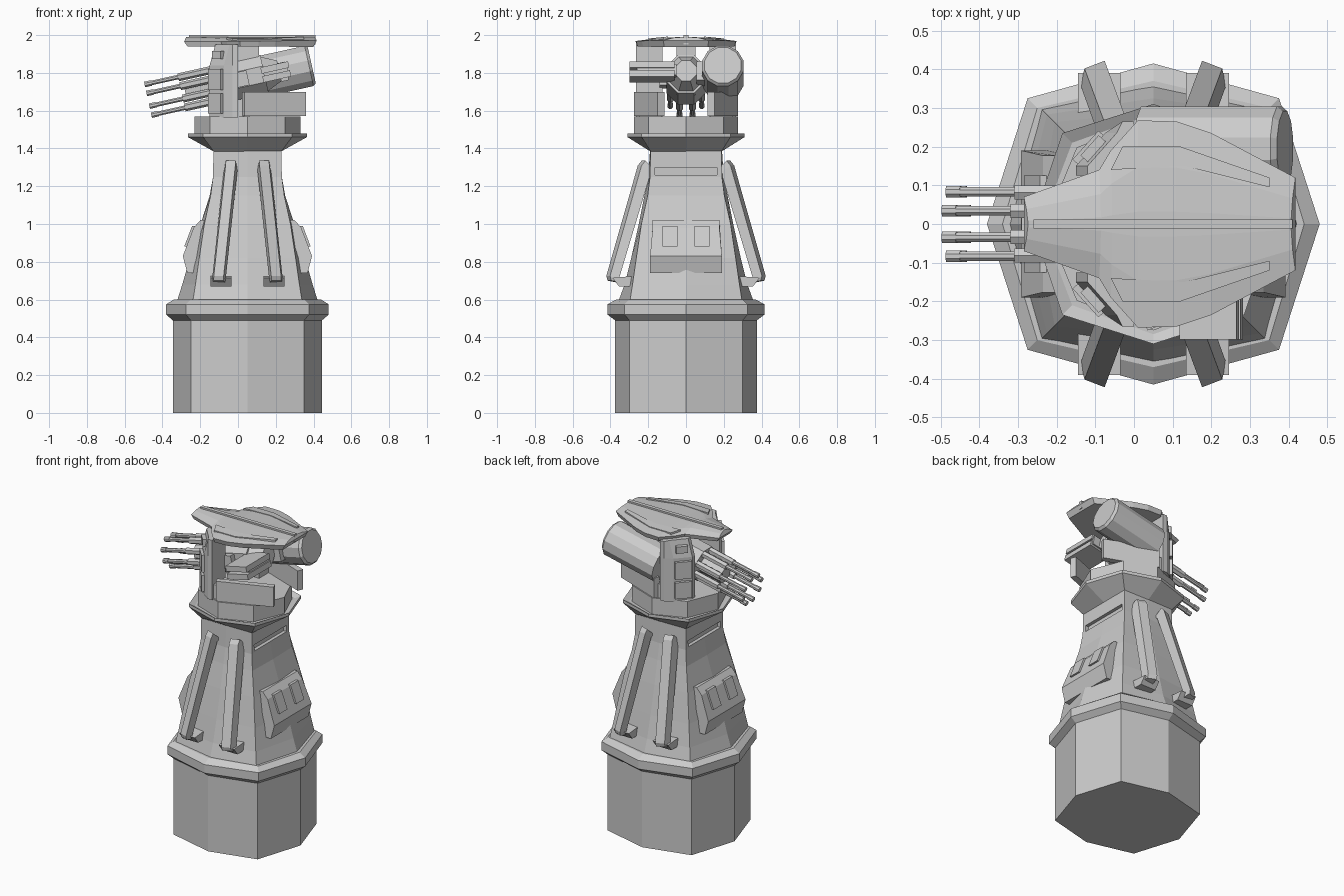
import bpy, bmesh, math
from mathutils import Matrix, Vector

if "Cube" in bpy.data.objects:
    bpy.data.objects.remove(bpy.data.objects["Cube"])

CX = 0.05                      # tower axis in x
TILT = math.radians(12.5)      # guns slope down toward -x


def mesh_obj(name, verts, faces, mat=None):
    me = bpy.data.meshes.new(name)
    me.from_pydata([tuple(v) for v in verts], [], faces)
    bm = bmesh.new()
    bm.from_mesh(me)
    if mat is not None:
        bm.transform(mat)
    bmesh.ops.recalc_face_normals(bm, faces=bm.faces)
    bm.to_mesh(me)
    bm.free()
    ob = bpy.data.objects.new(name, me)
    bpy.context.collection.objects.link(ob)
    return ob


def loft(name, rings, mat=None):
    n = len(rings[0])
    verts = [v for r in rings for v in r]
    faces = [tuple(range(n))[::-1], tuple(range(len(verts) - n, len(verts)))]
    for k in range(len(rings) - 1):
        for i in range(n):
            j = (i + 1) % n
            faces.append((k*n + i, k*n + j, k*n + n + j, k*n + n + i))
    return mesh_obj(name, verts, faces, mat)


def prism(name, pts, z0, z1, mat=None):
    return loft(name, [[(x, y, z) for x, y in pts] for z in (z0, z1)], mat)


def box(name, x0, x1, y0, y1, z0, z1, mat=None):
    return prism(name, [(x0, y0), (x1, y0), (x1, y1), (x0, y1)], z0, z1, mat)


def side_prism(name, pts, y0, y1):
    return loft(name, [[(x, y, z) for x, z in pts] for y in (y0, y1)])


def octa(ax, ay, dx, dy, z):
    # octagon with separate axis and diagonal reach
    return [(CX + x, y, z) for x, y in ((ax, 0), (dx, dy), (0, ay), (-dx, dy),
                                        (-ax, 0), (-dx, -dy), (0, -ay), (dx, -dy))]


def tube(name, x0, x1, r, n, y=0, z=0, mat=None, r1=None):
    # cylinder along local x
    rings = []
    for x, rr in ((x0, r), (x1, r if r1 is None else r1)):
        rings.append([(x, y + rr*math.cos(2*math.pi*(i + .5)/n),
                       z + rr*math.sin(2*math.pi*(i + .5)/n)) for i in range(n)])
    return loft(name, rings, mat)


# Pedestal with flared lip
loft("base", [octa(.395, .375, .30, .30, 0), octa(.395, .375, .30, .30, .49),
              octa(.43, .415, .325, .325, .52), octa(.43, .415, .325, .325, .575),
              octa(.39, .37, .30, .30, .60)])

# Tower: octagon blending into a square
profile = [(.585, .375, .36, .29), (.68, .345, .325, .275), (.82, .305, .29, .255),
           (1.0, .248, .25, .228), (1.15, .20, .22, .195), (1.25, .182, .20, .182),
           (1.40, .18, .19, .18)]
tower = loft("tower", [octa(ax, ay, d, d + .008, z) for z, ax, ay, d in profile])
for s in (-1, 1):
    x = CX + s*.19
    cut = box("slot_cutter", x - .03, x + .03, -.165, .165, 1.26, 1.30)
    mod = tower.modifiers.new("slot", 'BOOLEAN')
    mod.object = cut
    mod.solver = 'EXACT'
    bpy.context.view_layer.objects.active = tower
    bpy.ops.object.modifier_apply(modifier=mod.name)
    bpy.data.objects.remove(cut)

# Collar and turntable
loft("collar", [octa(.18, .19, .18, .188, 1.385), octa(.315, .31, .235, .235, 1.46),
                octa(.315, .31, .235, .235, 1.48), octa(.29, .285, .21, .21, 1.465)])
loft("turntable", [octa(.28, .275, .198, .198, 1.46), octa(.28, .275, .198, .198, 1.57)])

# Slanted ribs on front and back, with feet
for sy in (-1, 1):
    for sx in (-1, 1):
        def section(off, y, z, w=.033, splay=.01):
            return [(CX + sx*(off + a*w), sy*(y + a*splay*-1), z) for a in (-1, 1)]
        path = [(.088, .17, 1.285, .225, 1.335), (.09, .195, 1.275, .245, 1.31),
                (.152, .368, .70, .412, .725), (.153, .355, .69, .405, .70)]
        rings = [section(o, yi, zi, .036) + section(o, yo, zo, .026)[::-1]
                 for o, yi, zi, yo, zo in path]
        loft("rib", rings)
        foot = [(.27, .67), (.355, .67), (.39, .715), (.27, .725)]
        loft("rib_foot", [[(CX + sx*x, sy*y, z) for y, z in foot] for x in (.085, .195)])

# Hatch housings on both flanks, each with two raised panels
for s in (-1, 1):
    hatch = [(.15, 1.02), (.25, 1.02), (.285, .98), (.342, .83), (.318, .74), (.2, .74)]
    loft("hatch", [[(CX + s*x, y*(.93 if z > .9 else 1), z) for x, z in hatch]
                   for y in (-.19, -.06, .06, .19)])
    for y in (-.085, .085):
        panel = [(.25, .99), (.293, .99), (.335, .88), (.29, .88)]
        loft("hatch_panel", [[(CX + s*x, yy, z) for x, z in panel] for yy in (y - .04, y + .04)])

# Canopy
half = [(-.285, .07), (-.09, .14), (-.06, .19), (.01, .268), (.11, .265), (.20, .235), (.417, .12)]
outline = half + [(x, -y) for x, y in reversed(half)]


def canopy_ring(k, fy, z_front, z_back):
    return [(.06 + (x - .06)*k, y*fy, z_front + (z_back - z_front)*(x + .285)/.7)
            for x, y in outline]


loft("canopy", [canopy_ring(.95, .96, 1.94, 1.938), canopy_ring(1, 1, 1.965, 1.972),
                canopy_ring(.98, .55, 1.982, 1.986), canopy_ring(.97, .12, 1.99, 1.99)])
box("canopy_ridge", -.26, .41, -.012, .012, 1.95, 2.0)
strip = [(-.06, .14), (-.03, .2), (.12, .2), (.35, .12), (.35, .095), (.13, .15)]
for s in (-1, 1):
    loft("canopy_strip", [[(x, s*y, z + (.16 - y)*.1) for x, y in strip] for z in (1.965, 1.986)])

# Yoke arms, armour panels and angled side plates
arm = [(-.15, .125), (-.15, .15), (-.075, .235), (-.03, .265), (.0, .265), (.0, .125)]
for s in (-1, 1):
    loft("yoke_arm", [[(x + dx*(x < -.05), s*y, z) for x, y in arm]
                      for z, dx in ((1.565, 0), (1.84, 0), (1.95, .03))])
    d = Matrix.Translation((-.112, s*.192, 0)) @ Matrix.Rotation(s*math.radians(48), 4, 'Z')
    for z0, z1 in ((1.585, 1.69), (1.71, 1.82)):
        box("arm_panel", -.05, .05, -.018, .018, z0, z1, d)
    w = Matrix.Translation((-.10, s*.19, 1.895)) @ Matrix.Rotation(s*math.radians(48), 4, 'Z')
    box("arm_window", -.035, .035, -.02, .02, -.022, .022, w)
    plate = [(.035, .275), (.36, .15), (.345, .115), (.02, .24)]
    prism("side_plate", [(x, s*y) for x, y in plate], 1.572, 1.70)
    box("plate_bracket", -.02, .06, *sorted((s*.13, s*.25)), 1.56, 1.66)

# Gun cluster in a tilted frame centred on the muzzle ring
G = Matrix.Translation((-.465, 0, 1.66)) @ Matrix.Rotation(-TILT, 4, 'Y')
for i in range(8):
    a = math.pi/8 + i*math.pi/4
    y, z = .09*math.cos(a), .09*math.sin(a)
    tube("barrel", .0, .45, .013, 8, y, z, G)
    tube("muzzle", -.012, .025, .016, 8, y, z, G)
    tube("barrel_sleeve", .17, .42, .021, 6, y*.98, z*.98, G)
tube("gun_core", .19, .35, .055, 8, 0, 0, G)
tube("gun_body", .34, .62, .112, 8, 0, 0, G)
tube("gun_rear", .62, .70, .10, 8, 0, 0, G, .06)
box("gun_trunnion", .44, .53, -.14, .14, -.04, .04, G)
box("mast", .0, .11, -.05, .05, 1.68, 1.96)

# Ammunition drum on the +y side, and feed slabs on the -y side
D = Matrix.Translation((.21, .195, 1.80)) @ Matrix.Rotation(-TILT, 4, 'Y')
tube("drum", -.19, .17, .113, 12, 0, 0, D)
tube("drum_cap", .17, .185, .113, 12, 0, 0, D, .10)
box("drum_mount", -.09, .05, -.14, 0, -.05, .05, D)
F = Matrix.Translation((.20, 0, 1.805)) @ Matrix.Rotation(-TILT, 4, 'Y')
for z in (-.024, .024):
    box("feed_slab", -.075, .075, -.298, -.06, z - .017, z + .017, F)
box("feed_core", -.065, .065, -.26, -.05, -.03, .03, F)
